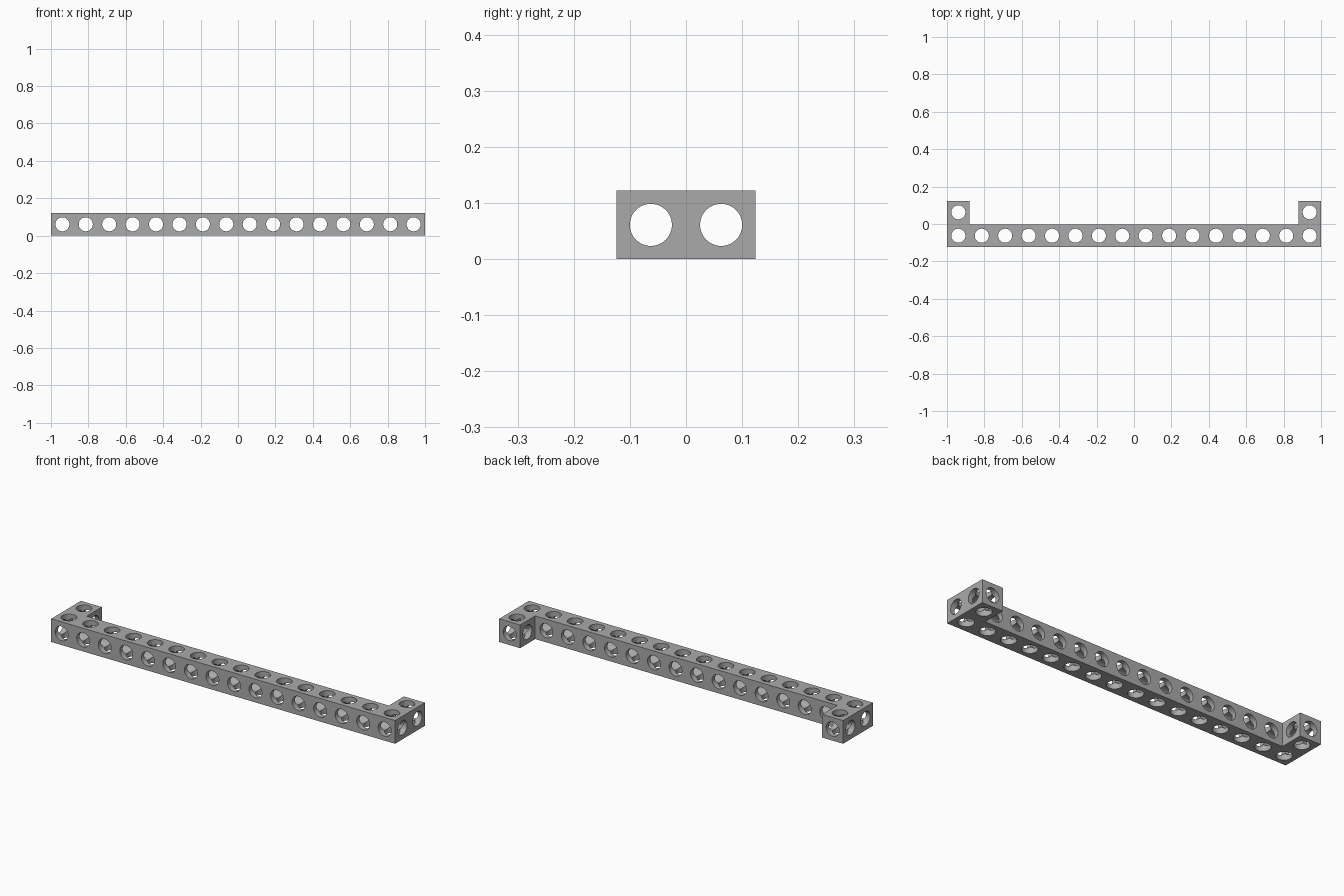
import bpy, bmesh, math
from mathutils import Matrix, Vector

if "Cube" in bpy.data.objects:
    bpy.data.objects.remove(bpy.data.objects["Cube"])

COUNT = 16                 # hole positions along the beam
GAP = 0.0034               # clearance trimmed off the outer size
PITCH = (2 + GAP) / COUNT
SIZE = PITCH - GAP         # thickness of the square bar
RADIUS = 0.0375
MID_Z = SIZE / 2
ROW = PITCH / 2            # beam row at y = -ROW, arm row at y = +ROW
END_X = 1 - SIZE / 2

grey = bpy.data.materials.new("grey")
grey.use_nodes = True
grey.diffuse_color = (0.4, 0.4, 0.4, 1)
grey.node_tree.nodes["Principled BSDF"].inputs["Base Color"].default_value = (0.4, 0.4, 0.4, 1)


def make_object(name, bm):
    bmesh.ops.recalc_face_normals(bm, faces=bm.faces)
    mesh = bpy.data.meshes.new(name)
    bm.to_mesh(mesh)
    bm.free()
    mesh.materials.append(grey)
    obj = bpy.data.objects.new(name, mesh)
    bpy.context.collection.objects.link(obj)
    return obj


def hole_cutter(name, axis, centres, depth):
    """A set of parallel cylinders running along one axis."""
    bm = bmesh.new()
    turn = Vector((0, 0, 1)).rotation_difference(Vector(axis)).to_matrix().to_4x4()
    for centre in centres:
        bmesh.ops.create_cone(bm, cap_ends=True, segments=48, radius1=RADIUS,
                              radius2=RADIUS, depth=depth,
                              matrix=Matrix.Translation(centre) @ turn)
    obj = make_object(name, bm)
    obj.hide_render = True
    return obj


# Bracket body: long bar with a one-unit arm at each end
back = ROW + SIZE / 2
step = -ROW + SIZE / 2
half = [(1, -back), (1, back), (1 - SIZE, back), (1 - SIZE, step)]
outline = half + [(-x, y) for x, y in reversed(half)]
bm = bmesh.new()
base = bm.faces.new([bm.verts.new((x, y, 0)) for x, y in outline])
top = bmesh.ops.extrude_face_region(bm, geom=[base])["geom"]
bmesh.ops.translate(bm, vec=(0, 0, SIZE),
                    verts=[v for v in top if isinstance(v, bmesh.types.BMVert)])
bracket = make_object("bracket", bm)

# Through holes along all three axes
xs = [-END_X + i * PITCH for i in range(COUNT)]
beam_holes = [(x, -ROW, MID_Z) for x in xs]
arm_holes = [(s * END_X, ROW, MID_Z) for s in (-1, 1)]
cutters = [
    hole_cutter("vertical_holes", (0, 0, 1), beam_holes + arm_holes, 0.3),
    hole_cutter("cross_holes", (0, 1, 0), [(x, 0, MID_Z) for x in xs], 0.5),
    hole_cutter("lengthwise_holes", (1, 0, 0), [(0, y, MID_Z) for y in (-ROW, ROW)], 2.2),
]

bpy.ops.object.select_all(action="DESELECT")
bracket.select_set(True)
bpy.context.view_layer.objects.active = bracket
for cutter in cutters:
    mod = bracket.modifiers.new(cutter.name, "BOOLEAN")
    mod.operation = "DIFFERENCE"
    mod.solver = "EXACT"
    mod.object = cutter
    bpy.ops.object.modifier_apply(modifier=mod.name)
for cutter in cutters:
    bpy.data.objects.remove(cutter)

# Smooth hole walls, crisp edges
bpy.ops.object.shade_smooth_by_angle(angle=math.radians(25))
